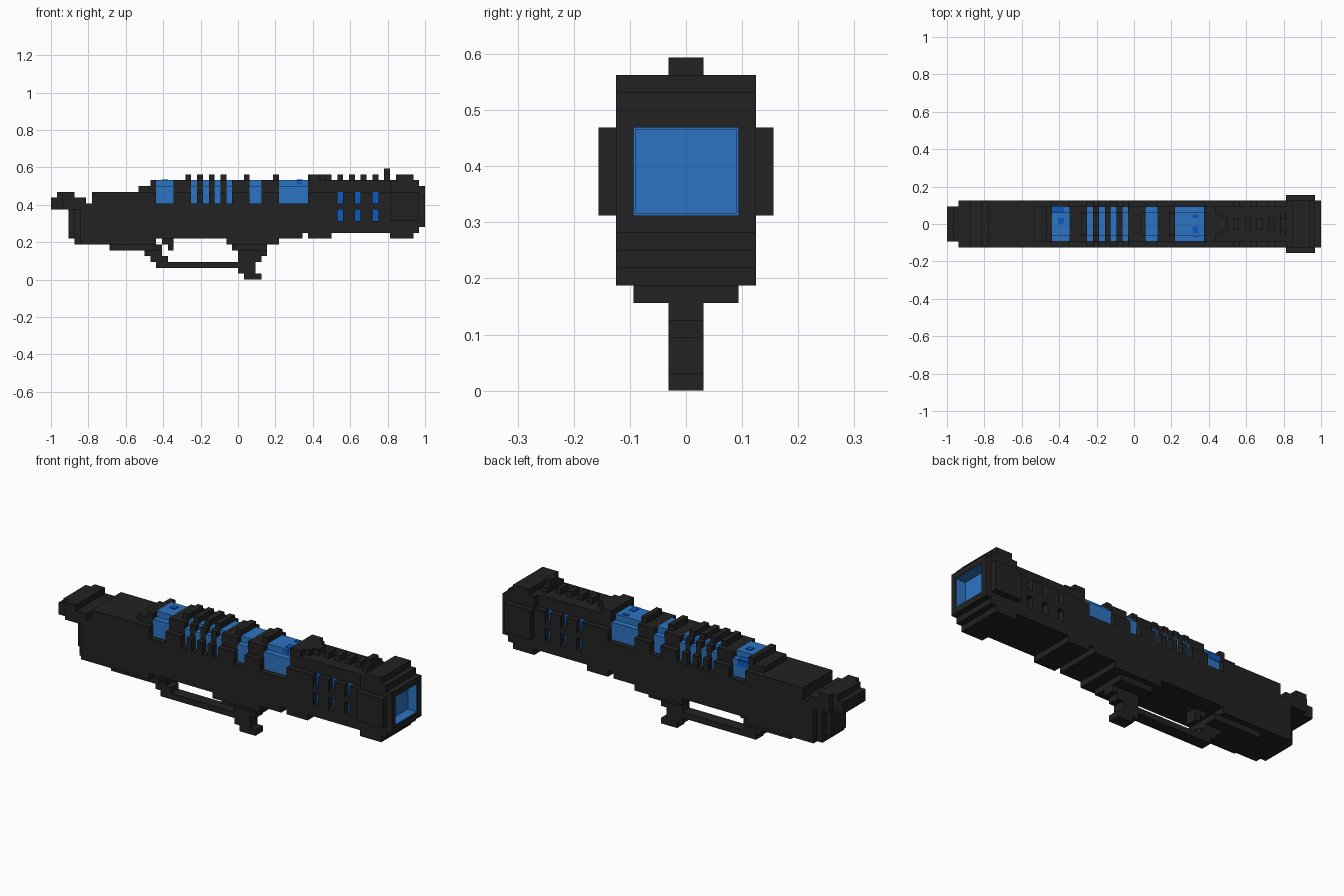
import bpy, bmesh
from mathutils import Matrix, Vector

if "Cube" in bpy.data.objects:
    bpy.data.objects.remove(bpy.data.objects["Cube"])

U = 1 / 32  # one block of the grid


def material(name, rgb):
    m = bpy.data.materials.new(name)
    m.use_nodes = True
    col = (*rgb, 1)
    m.diffuse_color = col
    m.node_tree.nodes["Principled BSDF"].inputs["Base Color"].default_value = col
    return m


BLACK = material("matte black", (0.016, 0.016, 0.016))
BLUE = material("glowing blue", (0.027, 0.175, 0.54))
DEEP = material("deep blue", (0.004, 0.105, 0.52))


def box(x0, x1, y0, y1, z0, z1):
    return (x0, x1, y0, y1, z0, z1)


def sym(x0, x1, half, z0, z1):
    """Box centred on y = 0."""
    return (x0, x1, -half, half, z0, z1)


def part(name, mat, boxes):
    """One object made of axis-aligned boxes given in block units."""
    bm = bmesh.new()
    for x0, x1, y0, y1, z0, z1 in boxes:
        size = Vector((x1 - x0, y1 - y0, z1 - z0)) * U
        mid = Vector((x0 + x1, y0 + y1, z0 + z1)) * U / 2
        bmesh.ops.create_cube(bm, size=1, matrix=Matrix.Translation(mid) @ Matrix.Diagonal((*size, 1)))
    me = bpy.data.meshes.new(name)
    bm.to_mesh(me)
    bm.free()
    me.materials.append(mat)
    ob = bpy.data.objects.new(name, me)
    bpy.context.collection.objects.link(ob)
    return ob


# Rear: butt plate and stepped stock
part("butt_plate", BLACK, [
    sym(-32, -31, 3, 12, 14), sym(-31, -30, 3, 12, 15),
    sym(-30, -28, 4, 12, 15), sym(-28, -26, 4, 12, 14)])
part("stock", BLACK, [
    sym(-29, -28, 2, 7, 12), sym(-28, -27, 3, 6, 12), sym(-27, -25, 4, 6, 13),
    sym(-25, -14, 4, 6, 15), sym(-17, -15, 3, 15, 16), sym(-15, -14, 3, 15, 17)])
part("stock_underside", BLACK, [sym(-22, -13, 3, 5, 6)])

# Middle: lower body with black ribs between the blue cells
part("lower_body", BLACK, [sym(-14, 11, 4, 7, 13), sym(11, 12, 4, 8, 13)])
CELLS = [(-14, -11), (-8, -7), (-6, -5), (-4, -3), (-2, -1), (2, 4), (7, 12)]
ribs = []
for (a, b), (c, d) in zip(CELLS, CELLS[1:]):
    ribs += [sym(b, c, 4, 13, 15), sym(b, c, 3, 15, 17)]
part("body_ribs", BLACK, ribs)
part("rib_ridges", BLACK, [sym(x, x + 1, 2, 17, 18) for x in (-9, -7, -5, -3, 1, 6)])
cells = []
for a, b in CELLS:
    cells += [sym(a, b, 3, 13, 16), sym(a, b, 2, 16, 17)]
part("energy_cells", BLUE, cells)

# Thin darker patches on the end cells
e = 0.12
part("cell_patches", DEEP, [
    box(10, 11, -1.6, -0.3, 17, 17 + e), box(10, 11, 1, 1.6, 17, 17 + e),
    box(10, 11, -2 - e, -2, 16.3, 17),
    box(-14, -12, 2, 3, 16, 16 + e), box(-14, -12, 3, 3 + e, 15, 16),
    box(-13, -12, 0, 1, 17, 17 + e)])

# Fore section: solid ends, with a shell of bars that leaves six windows per side
part("fore_body", BLACK, [
    sym(12, 16, 4, 7, 15), sym(16, 17, 4, 8, 15), sym(24, 26, 4, 8, 15),
    sym(17, 24, 4, 8, 10), sym(12, 27, 3, 15, 17)])
shell = []
for s in (-1, 1):
    y0, y1 = sorted((3 * s, 4 * s))
    shell.append(box(17, 24, y0, y1, 12, 13))
    for x0, x1 in ((18, 20), (21, 23)):
        shell += [box(x0, x1, y0, y1, 10, 12), box(x0, x1, y0, y1, 13, 15)]
part("window_frames", BLACK, shell)
part("window_core", DEEP, [sym(17, 24, 3, 10, 15)])

# Top rail with tapered ends and the sight post
part("top_rail", BLACK, [
    sym(12, 14, 3, 17, 18), sym(14, 15, 2, 17, 18), sym(15, 16, 1, 17, 18)]
    + [sym(x, x + 1, 1, 17, 18) for x in (17, 19, 21, 23)])
part("front_sight", BLACK, [sym(25, 26, 2, 17, 18), sym(25, 26, 1, 18, 19)])

# Muzzle: solid block, stepped hollow rim, side plates, blue recess
part("muzzle_block", BLACK, [sym(26, 27, 4, 7, 17), sym(27, 30, 4, 7, 18)])
rim = []
for x, lo, hi in ((30, 8, 17), (31, 9, 16)):
    rim += [sym(x, x + 1, 4, lo, 10), sym(x, x + 1, 4, 15, hi),
            box(x, x + 1, -4, -3, 10, 15), box(x, x + 1, 3, 4, 10, 15)]
part("muzzle_rim", BLACK, rim)
part("muzzle_side_plates", BLACK, [box(26, 31, -5, -4, 10, 15), box(26, 31, 4, 5, 10, 15)])
part("muzzle_lens", BLUE, [
    sym(30, 30.2, 3, 10, 15),
    sym(30.2, 31.9, 3, 10, 10 + e), sym(30.2, 31.9, 3, 15 - e, 15),
    box(30.2, 31.9, -3, -3 + e, 10, 15), box(30.2, 31.9, 3 - e, 3, 10, 15)])

# Underside: grip, guard bar and trigger
part("grip_mount", BLACK, [sym(-2, 7, 4, 6, 7), sym(-1, 5, 3, 5, 6)])
part("grip", BLACK, [
    sym(0, 5, 1, 4, 5), sym(0, 4, 1, 3, 4), sym(0, 3, 1, 1, 3), sym(1, 4, 1, 0, 1)])
part("guard", BLACK, [
    sym(-16, -13, 1, 4, 5), sym(-15, -12, 1, 3, 4), sym(-14, 0, 1, 2, 3)])
part("trigger", BLACK, [sym(-13, -11, 1, 6, 7), sym(-12, -11, 1, 5, 6)])
